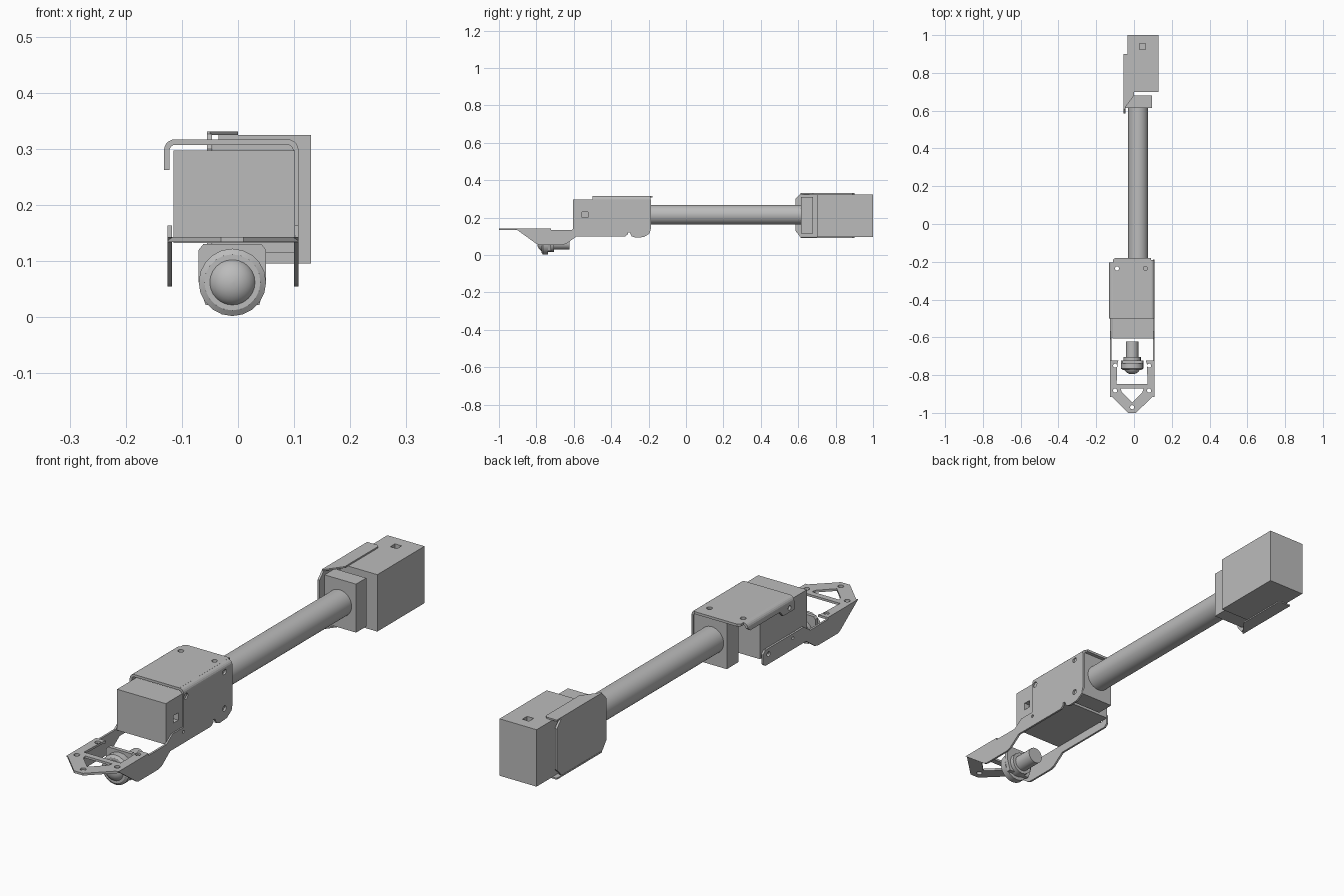
import bpy, bmesh
from math import sin, cos, pi
from mathutils import Matrix, Vector

if "Cube" in bpy.data.objects:
    bpy.data.objects.remove(bpy.data.objects["Cube"])

grey = bpy.data.materials.new("light_grey")
grey.use_nodes = True
GREY = (0.5, 0.5, 0.5, 1)
grey.diffuse_color = GREY
grey.node_tree.nodes["Principled BSDF"].inputs["Base Color"].default_value = GREY

# Local axes for flat plates: profile u, profile v, thickness direction
AXES = {"z": Matrix(((1, 0, 0), (0, 1, 0), (0, 0, 1))),
        "x": Matrix(((0, 0, 1), (1, 0, 0), (0, 1, 0))),
        "y": Matrix(((1, 0, 0), (0, 0, -1), (0, 1, 0)))}


def add_object(name, mesh, smooth=False):
    mesh.materials.clear()
    mesh.materials.append(grey)
    obj = bpy.data.objects.new(name, mesh)
    bpy.context.collection.objects.link(obj)
    for p in mesh.polygons:
        p.material_index = 0
    if smooth:
        bpy.ops.object.select_all(action="DESELECT")
        obj.select_set(True)
        bpy.context.view_layer.objects.active = obj
        bpy.ops.object.shade_smooth_by_angle(angle=0.6)
    else:
        mesh.shade_flat()
    return obj


def circle(u, v, r, n=16):
    return [(u + r * cos(2 * pi * i / n), v + r * sin(2 * pi * i / n)) for i in range(n)]


def rect(u0, u1, v0, v1):
    return [(u0, v0), (u1, v0), (u1, v1), (u0, v1)]


def plate(name, axis, lo, hi, outline, holes=()):
    """Flat sheet with holes, extruded from lo to hi along an axis."""
    curve = bpy.data.curves.new(name, "CURVE")
    curve.dimensions = "2D"
    curve.fill_mode = "BOTH"
    curve.extrude = (hi - lo) / 2
    for loop in (outline, *holes):
        s = curve.splines.new("POLY")
        s.points.add(len(loop) - 1)
        for p, (u, v) in zip(s.points, loop):
            p.co = (u, v, 0, 1)
        s.use_cyclic_u = True
    tmp = bpy.data.objects.new("tmp", curve)
    bpy.context.collection.objects.link(tmp)
    dg = bpy.context.evaluated_depsgraph_get()
    mesh = bpy.data.meshes.new_from_object(tmp.evaluated_get(dg))
    bpy.data.objects.remove(tmp)
    offset = Vector([(lo + hi) / 2 if a == axis else 0 for a in "xyz"])
    mesh.transform(Matrix.Translation(offset) @ AXES[axis].to_4x4())
    return add_object(name, mesh)


def box_mesh(name, x, y, z):
    bm = bmesh.new()
    bmesh.ops.create_cube(bm, size=1)
    for v in bm.verts:
        v.co = [lo + (c + 0.5) * (hi - lo) for c, (lo, hi) in zip(v.co, (x, y, z))]
    mesh = bpy.data.meshes.new(name)
    bm.to_mesh(mesh)
    bm.free()
    return mesh


def box(name, x, y, z):
    return add_object(name, box_mesh(name, x, y, z))


def pocket(obj, x, y, z):
    """Cut a square recess into a box."""
    cutter = box("cutter", x, y, z)
    cutter.hide_render = True
    mod = obj.modifiers.new("pocket", "BOOLEAN")
    mod.operation = "DIFFERENCE"
    mod.solver = "EXACT"
    mod.object = cutter
    dg = bpy.context.evaluated_depsgraph_get()
    obj.data = bpy.data.meshes.new_from_object(obj.evaluated_get(dg))
    obj.modifiers.clear()
    bpy.data.objects.remove(cutter)


def lathe(name, x, z, profile, n=32):
    """Solid of revolution about a line along y; profile is (y, radius)."""
    bm = bmesh.new()
    rings = [[bm.verts.new((u, y, v)) for u, v in circle(x, z, r, n)] for y, r in profile]
    for a, b in zip(rings, rings[1:]):
        for i in range(n):
            j = (i + 1) % n
            bm.faces.new((a[i], a[j], b[j], b[i]))
    bm.faces.new(rings[0])
    bm.faces.new(rings[-1])
    bmesh.ops.recalc_face_normals(bm, faces=bm.faces)
    mesh = bpy.data.meshes.new(name)
    bm.to_mesh(mesh)
    bm.free()
    return add_object(name, mesh, True)


def bend(name, side, x, z, y0, y1, r=0.02, t=0.01):
    """Rounded fold joining a top sheet to a side sheet."""
    arc = [i * pi / 10 for i in range(6)]
    outer = [(x + side * r * cos(a), z + r * sin(a)) for a in arc]
    inner = [(x + side * (r - t) * cos(a), z + (r - t) * sin(a)) for a in reversed(arc)]
    return plate(name, "y", y0, y1, outer + inner)


# Connecting tube and its two clamp blocks
lathe("tube", 0.022, 0.215, [(-0.25, 0.053), (0.63, 0.053)], 48)
box("front_clamp", (-0.045, 0.1), (-0.27, -0.195), (0.115, 0.308))
box("rear_clamp", (-0.045, 0.095), (0.615, 0.68), (0.115, 0.31))

# Motors with a small square pocket
front_motor = box("front_motor", (-0.115, 0.102), (-0.605, -0.305), (0.132, 0.297))
pocket(front_motor, (0.08, 0.12), (-0.555, -0.525), (0.2, 0.23))
rear_motor = box("rear_motor", (-0.035, 0.13), (0.7, 1.0), (0.096, 0.325))
pocket(rear_motor, (0.03, 0.06), (0.925, 0.955), (0.3, 0.34))

# Upper bracket: top sheet, folds, short lip and full side sheet
plate("upper_bracket_top", "z", 0.307, 0.317,
      [(-0.112, -0.5), (0.09, -0.5), (0.09, -0.18), (-0.1, -0.18), (-0.112, -0.19)],
      [circle(-0.09, -0.235, 0.011), circle(0.06, -0.235, 0.011)])
bend("upper_bracket_right_fold", -1, -0.112, 0.297, -0.5, -0.205)
bend("upper_bracket_left_fold", 1, 0.088, 0.297, -0.5, -0.19)
plate("upper_bracket_lip", "x", -0.132, -0.122,
      [(-0.5, 0.297), (-0.5, 0.262), (-0.43, 0.262), (-0.41, 0.285), (-0.22, 0.285), (-0.205, 0.297)],
      [circle(-0.47, 0.28, 0.009)])
plate("upper_bracket_side", "x", 0.1, 0.108,
      [(-0.5, 0.297), (-0.5, 0.16), (-0.3, 0.12), (-0.29, 0.1), (-0.27, 0.093), (-0.225, 0.096),
       (-0.195, 0.115), (-0.188, 0.14), (-0.188, 0.297)],
      [circle(-0.485, 0.283, 0.012), circle(-0.24, 0.287, 0.011), circle(-0.24, 0.14, 0.011)])

# Lower bracket: nose sheet with openings and two side arms
plate("nose_plate", "z", 0.134, 0.143,
      [(-0.03, -1.0), (0.01, -1.0), (0.108, -0.905), (0.108, -0.722), (0.062, -0.722), (0.068, -0.74),
       (0.072, -0.848), (-0.092, -0.848), (-0.088, -0.74), (-0.082, -0.722), (-0.126, -0.722), (-0.126, -0.905)],
      [[(-0.07, -0.872), (0.05, -0.872), (0.045, -0.89), (-0.01, -0.945), (-0.065, -0.89)],
       circle(-0.01, -0.97, 0.011)]
      + [circle(x, y, 0.011) for x in (-0.1, 0.08) for y in (-0.75, -0.882)])
for name, x in (("right_arm", -0.126), ("left_arm", 0.1)):
    plate(name, "x", x, x + 0.008,
          [(-0.915, 0.143), (-0.8, 0.06), (-0.785, 0.055), (-0.66, 0.055), (-0.64, 0.06), (-0.585, 0.1),
           (-0.325, 0.1), (-0.31, 0.112), (-0.31, 0.15), (-0.325, 0.163), (-0.57, 0.163),
           (-0.61, 0.135), (-0.722, 0.135), (-0.722, 0.143)],
          [circle(-0.345, 0.14, 0.01), circle(-0.5, 0.145, 0.006)])

# Rear bracket: side sheet with top and bottom flanges
plate("rear_bracket_side", "x", -0.055, -0.046,
      [(0.585, 0.13), (0.61, 0.098), (0.87, 0.098), (0.9, 0.13), (0.9, 0.295), (0.87, 0.326),
       (0.61, 0.326), (0.585, 0.3)])
for name, z in (("rear_bracket_top_flange", 0.325), ("rear_bracket_bottom_flange", 0.091)):
    plate(name, "z", z, z + 0.006,
          [(-0.055, 0.612), (-0.05, 0.612), (0, 0.68), (0, 0.89), (-0.01, 0.9), (-0.055, 0.9)])

# Ball caster hanging below the nose
lathe("caster_body", -0.01, 0.062,
      [(-0.772, 0.05), (-0.765, 0.06), (-0.738, 0.06), (-0.738, 0.046), (-0.705, 0.046),
       (-0.705, 0.033), (-0.622, 0.033)], 20)
lathe("caster_ball", -0.01, 0.062,
      [(-0.76 - 0.035 * cos(a), 0.001 + 0.042 * sin(a)) for a in (i * pi / 16 for i in range(9))], 24)
plate("caster_mount", "y", -0.738, -0.722,
      [(-0.07, 0.062), (-0.058, 0.022), (0.038, 0.022), (0.05, 0.062), (0.05, 0.12), (0.042, 0.13),
       (-0.062, 0.13), (-0.07, 0.12)])
